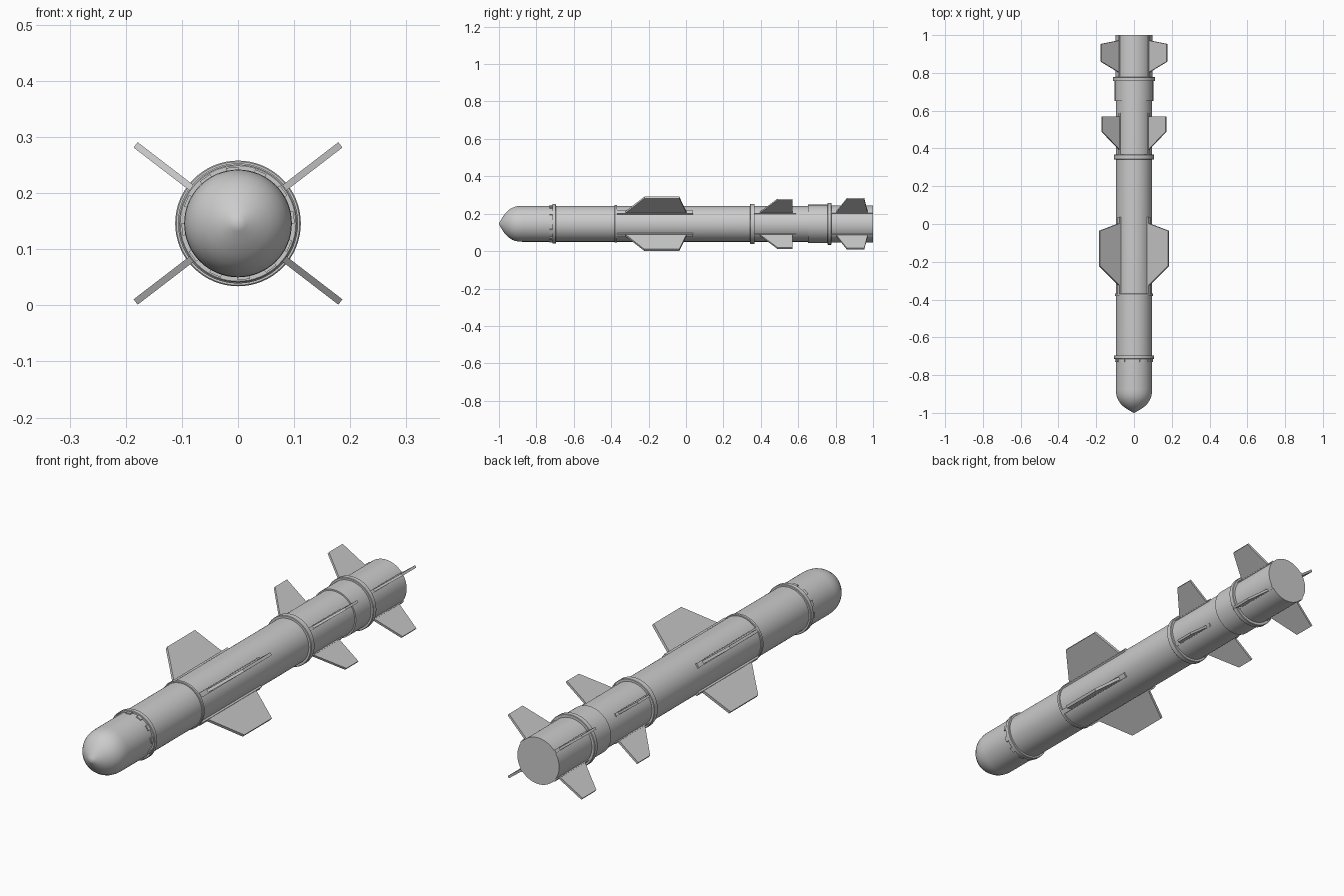
import bpy, bmesh, math
from mathutils import Matrix, Vector

if "Cube" in bpy.data.objects:
    bpy.data.objects.remove(bpy.data.objects["Cube"])

CZ = 0.146          # axis height
R = 0.096           # main tube radius
FIN_ANGLE = math.radians(37.5)
ANGLES = [FIN_ANGLE, math.pi - FIN_ANGLE, math.pi + FIN_ANGLE, -FIN_ANGLE]


def finish(name, bm, smooth=False):
    bmesh.ops.recalc_face_normals(bm, faces=bm.faces)
    me = bpy.data.meshes.new(name)
    bm.to_mesh(me)
    bm.free()
    ob = bpy.data.objects.new(name, me)
    bpy.context.collection.objects.link(ob)
    ob.location.z = CZ
    if smooth:
        bpy.ops.object.select_all(action='DESELECT')
        ob.select_set(True)
        bpy.context.view_layer.objects.active = ob
        bpy.ops.object.shade_smooth_by_angle(angle=math.radians(30))
    return ob


def lathe(name, profile, n=64):
    """Revolve (y, radius) points around the y axis."""
    bm = bmesh.new()
    vs = [bm.verts.new((r, y, 0)) for y, r in profile]
    es = [bm.edges.new(p) for p in zip(vs, vs[1:])]
    bmesh.ops.spin(bm, geom=vs + es, axis=(0, 1, 0), cent=(0, 0, 0),
                   angle=2 * math.pi, steps=n)
    bmesh.ops.remove_doubles(bm, verts=bm.verts, dist=1e-5)
    return finish(name, bm, True)


def ring(name, y0, y1, r, c=0.002):
    lathe(name, [(y0, R - 0.004), (y0, r - c), (y0 + c, r),
                 (y1 - c, r), (y1, r - c), (y1, R - 0.004)])


def box(bm, y0, y1, r0, r1, w, ang):
    """Block lying along y, sitting on the tube at the given angle."""
    m = (Matrix.Rotation(-ang, 4, 'Y')
         @ Matrix.Translation(((r0 + r1) / 2, (y0 + y1) / 2, 0))
         @ Matrix.Diagonal((r1 - r0, y1 - y0, w, 1)))
    bmesh.ops.create_cube(bm, size=1, matrix=m)


def fins(name, outline, thick=0.012):
    """Four plates from a (y, radius) outline."""
    bm = bmesh.new()
    for a in ANGLES:
        rot = Matrix.Rotation(-a, 4, 'Y')
        f = bm.faces.new([bm.verts.new(rot @ Vector((r, y, -thick / 2))) for y, r in outline])
        ext = bmesh.ops.extrude_face_region(bm, geom=[f], use_keep_orig=True)
        vs = [v for v in ext['geom'] if isinstance(v, bmesh.types.BMVert)]
        bmesh.ops.translate(bm, verts=vs, vec=rot @ Vector((0, 0, thick)))
    finish(name, bm)


def rails(name, y0, y1, r1, w=0.02):
    bm = bmesh.new()
    for a in ANGLES:
        box(bm, y0, y1, 0.085, r1, w, a)
    finish(name, bm)


# Main tube with rounded, slightly pointed nose
lathe("main_tube", [(-1, 0), (-0.993, 0.014), (-0.981, 0.035), (-0.966, 0.056),
                    (-0.95, 0.072), (-0.932, 0.084), (-0.915, 0.091),
                    (-0.895, 0.095), (-0.875, R), (0.66, R)])

# Wider booster section with flat rear cap
lathe("booster", [(0.652, 0.085), (0.652, 0.102), (0.765, 0.102),
                  (0.766, 0.099), (1, 0.099), (1, 0)])

# Joint rings
ring("nose_ring", -0.715, -0.695, 0.105)
ring("front_joint_ring", -0.382, -0.368, 0.101)
ring("rear_joint_ring", 0.342, 0.367, 0.107)
ring("booster_ring", 0.756, 0.778, 0.112)

# Small tabs in front of the nose ring
bm = bmesh.new()
for i in range(12):
    box(bm, -0.73, -0.712, 0.09, 0.1005, 0.022, math.radians(6 + 30 * i))
finish("nose_ring_tabs", bm)

# Fins and the rails at their roots
fins("main_wings", [(-0.33, 0.085), (-0.325, 0.1), (-0.223, 0.23),
                    (-0.036, 0.23), (0.003, 0.1), (0.003, 0.085)])
fins("mid_fins", [(0.385, 0.085), (0.395, 0.1), (0.488, 0.213),
                  (0.569, 0.213), (0.569, 0.085)], 0.01)
fins("tail_fins", [(0.795, 0.085), (0.802, 0.1), (0.86, 0.22),
                   (0.953, 0.22), (0.972, 0.1), (0.972, 0.085)], 0.01)
rails("wing_rails", -0.37, 0.037, 0.103)
rails("mid_fin_rails", 0.365, 0.588, 0.1, 0.014)
rails("tail_fin_rails", 0.775, 1.0, 0.103, 0.014)
